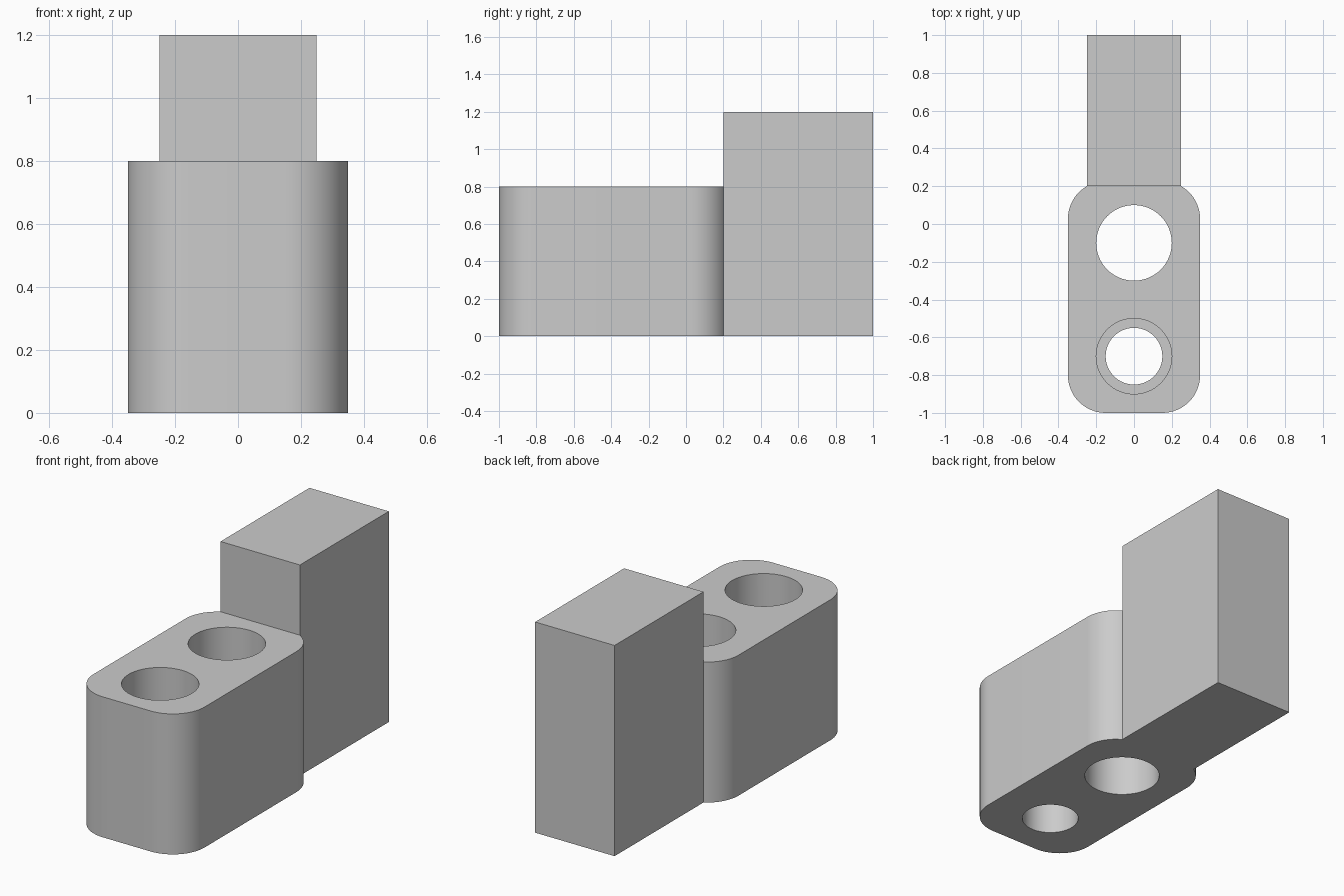
import bpy, bmesh, math

if "Cube" in bpy.data.objects:
    bpy.data.objects.remove(bpy.data.objects["Cube"])

grey = bpy.data.materials.new("plain grey")
grey.diffuse_color = (0.6, 0.6, 0.6, 1)
grey.use_nodes = True
grey.node_tree.nodes["Principled BSDF"].inputs["Base Color"].default_value = grey.diffuse_color


def prism(name, outline, z0, z1):
    """Extrude a closed xy outline from z0 to z1."""
    bm = bmesh.new()
    face = bm.faces.new([bm.verts.new((x, y, z0)) for x, y in outline])
    up = bmesh.ops.extrude_face_region(bm, geom=[face])["geom"]
    verts = [g for g in up if isinstance(g, bmesh.types.BMVert)]
    bmesh.ops.translate(bm, verts=verts, vec=(0, 0, z1 - z0))
    bmesh.ops.recalc_face_normals(bm, faces=bm.faces)
    mesh = bpy.data.meshes.new(name)
    bm.to_mesh(mesh)
    bm.free()
    mesh.materials.append(grey)
    obj = bpy.data.objects.new(name, mesh)
    bpy.context.collection.objects.link(obj)
    return obj


def arc(cx, cy, r, start, end, steps):
    return [(cx + r * math.cos(math.radians(start + (end - start) * i / steps)),
             cy + r * math.sin(math.radians(start + (end - start) * i / steps)))
            for i in range(steps + 1)]


def circle(cy, r, steps=64):
    return arc(0, cy, r, 0, 360, steps)[:-1]


def combine(target, other, operation):
    mod = target.modifiers.new(operation, "BOOLEAN")
    mod.operation, mod.solver, mod.object = operation, "EXACT", other
    bpy.context.view_layer.objects.active = target
    bpy.ops.object.modifier_apply(modifier=mod.name)
    bpy.data.objects.remove(other)


# Rounded block; its rear end runs into the tall post
R, HALF, FRONT, BACK = 0.2, 0.35, -1.0, 0.227
cx = HALF - R
outline = (arc(cx, BACK - R, R, 0, 90, 16) + arc(-cx, BACK - R, R, 90, 180, 16)
           + arc(-cx, FRONT + R, R, 180, 270, 16) + arc(cx, FRONT + R, R, 270, 360, 16))
body = prism("block_with_post", outline, 0, 0.8)

# Tall rear post
post = prism("post", [(-0.25, 0.2), (0.25, 0.2), (0.25, 1), (-0.25, 1)], 0, 1.2)
combine(body, post, "UNION")

# Straight rear hole, then stepped front hole
combine(body, prism("rear_hole", circle(-0.1, 0.2), -0.1, 0.9), "DIFFERENCE")
combine(body, prism("front_hole", circle(-0.7, 0.15), -0.1, 0.9), "DIFFERENCE")
combine(body, prism("front_counterbore", circle(-0.7, 0.2), 0.4, 0.9), "DIFFERENCE")

# Smooth the curved walls, keep hard edges
bpy.ops.object.select_all(action="DESELECT")
body.select_set(True)
bpy.context.view_layer.objects.active = body
bpy.ops.object.shade_smooth_by_angle(angle=math.radians(25))
